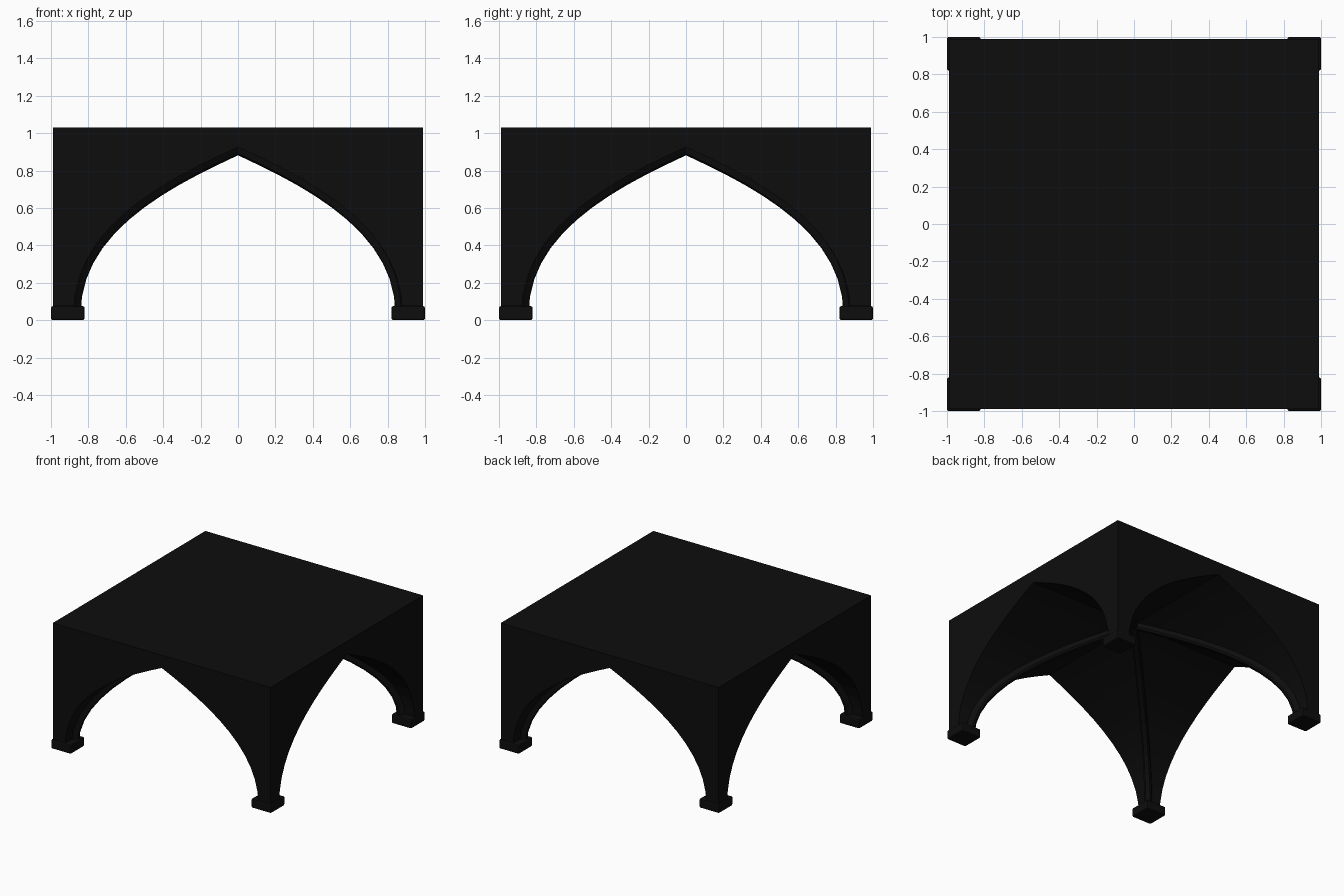
import bpy, bmesh
from math import pi, sqrt
from mathutils import Vector, Matrix

cube = bpy.data.objects.get("Cube")
if cube:
    bpy.data.objects.remove(cube, do_unlink=True)


def make_material(name, value):
    mat = bpy.data.materials.new(name)
    mat.use_nodes = True
    colour = (value, value, value, 1)
    mat.diffuse_color = colour
    mat.node_tree.nodes["Principled BSDF"].inputs["Base Color"].default_value = colour
    return mat


stone = make_material("black stone", 0.004)

SIDE, TOP, FOOT_H = 0.99, 1.03, 0.075
SEGMENTS = 12


# Half of the pointed arch, from the foot to the apex
def arch_point(t):
    a, b, c, d = (Vector(p) for p in ((0.88, 0.03), (0.88, 0.47), (0.46, 0.72), (0, 0.925)))
    s = 1 - t
    return a * s**3 + b * 3 * s * s * t + c * 3 * s * t * t + d * t**3


half = [arch_point(i / SEGMENTS) for i in range(SEGMENTS + 1)]
arch = [Vector((-p.x, p.y)) for p in half] + half[-2::-1]


def finish(name, bm):
    bmesh.ops.remove_doubles(bm, verts=bm.verts, dist=0.0005)
    bmesh.ops.recalc_face_normals(bm, faces=bm.faces)
    mesh = bpy.data.meshes.new(name)
    bm.to_mesh(mesh)
    bm.free()
    mesh.materials.append(stone)
    obj = bpy.data.objects.new(name, mesh)
    bpy.context.collection.objects.link(obj)
    return obj


# Block with four arched walls and a groin vault cut underneath
bm = bmesh.new()
base = half[0].y
for turn in range(4):
    rot = Matrix.Rotation(turn * pi / 2, 3, "Z")

    def face(*points):
        bm.faces.new([bm.verts.new(rot @ Vector(p)) for p in points])

    wall = [Vector((-SIDE, base))] + arch + [Vector((SIDE, base))]
    for p, q in zip(wall, wall[1:]):
        face((p.x, -SIDE, p.y), (q.x, -SIDE, q.y), (q.x, -SIDE, TOP), (p.x, -SIDE, TOP))
    for p, q in zip(arch, arch[1:]):
        rim = [(q.x, -SIDE, q.y), (p.x, -SIDE, p.y)]
        groin = [(v.x, -abs(v.x), v.y) for v in (p, q) if abs(v.x) > 1e-6]
        if len(groin) < 2:
            groin = [(v.x, -abs(v.x), v.y) for v in (p, q)]
        face(*rim, *groin)
    # Underside of the corner leg
    k = half[0].x
    face((k, -SIDE, base), (SIDE, -SIDE, base), (SIDE, -k, base), (k, -k, base))
bm.faces.new([bm.verts.new((x * SIDE, y * SIDE, TOP))
              for x, y in ((-1, -1), (1, -1), (1, 1), (-1, 1))])
finish("vaulted_block", bm)


# Chamfered ribs along the two diagonals
def build_rib(name, angle):
    bm = bmesh.new()
    rot = Matrix.Rotation(angle, 3, "Z")
    section = [(-0.028, -0.02), (-0.028, 0.025), (-0.016, 0.038),
               (0.016, 0.038), (0.028, 0.025), (0.028, -0.02)]
    line = [Vector((p.x * sqrt(2), p.y)) for p in arch]
    rings = []
    for i, p in enumerate(line):
        along = line[min(i + 1, len(line) - 1)] - line[max(i - 1, 0)]
        inward = Vector((along.y, -along.x)).normalized()
        ring = []
        for side, depth in section:
            c = p + inward * depth
            ring.append(bm.verts.new(rot @ Vector((c.x, side, c.y))))
        rings.append(ring)
    for a, b in zip(rings, rings[1:]):
        for j in range(len(section)):
            k = (j + 1) % len(section)
            bm.faces.new((a[j], a[k], b[k], b[j]))
    bm.faces.new(rings[0])
    bm.faces.new(rings[-1])
    finish(name, bm)


build_rib("diagonal_rib_a", pi / 4)
build_rib("diagonal_rib_b", -pi / 4)

# Bevelled square feet
for y, depth_name in ((-1, "front"), (1, "back")):
    for x, side_name in ((-1, "right"), (1, "left")):
        bm = bmesh.new()
        bmesh.ops.create_cube(bm, size=1)
        bmesh.ops.scale(bm, vec=(0.18, 0.18, FOOT_H), verts=bm.verts)
        bmesh.ops.translate(bm, vec=(x * 0.91, y * 0.91, FOOT_H / 2), verts=bm.verts)
        bmesh.ops.bevel(bm, geom=bm.edges[:], offset=0.01, segments=2,
                        profile=0.5, affect="EDGES")
        finish(f"{depth_name}_{side_name}_foot", bm)
